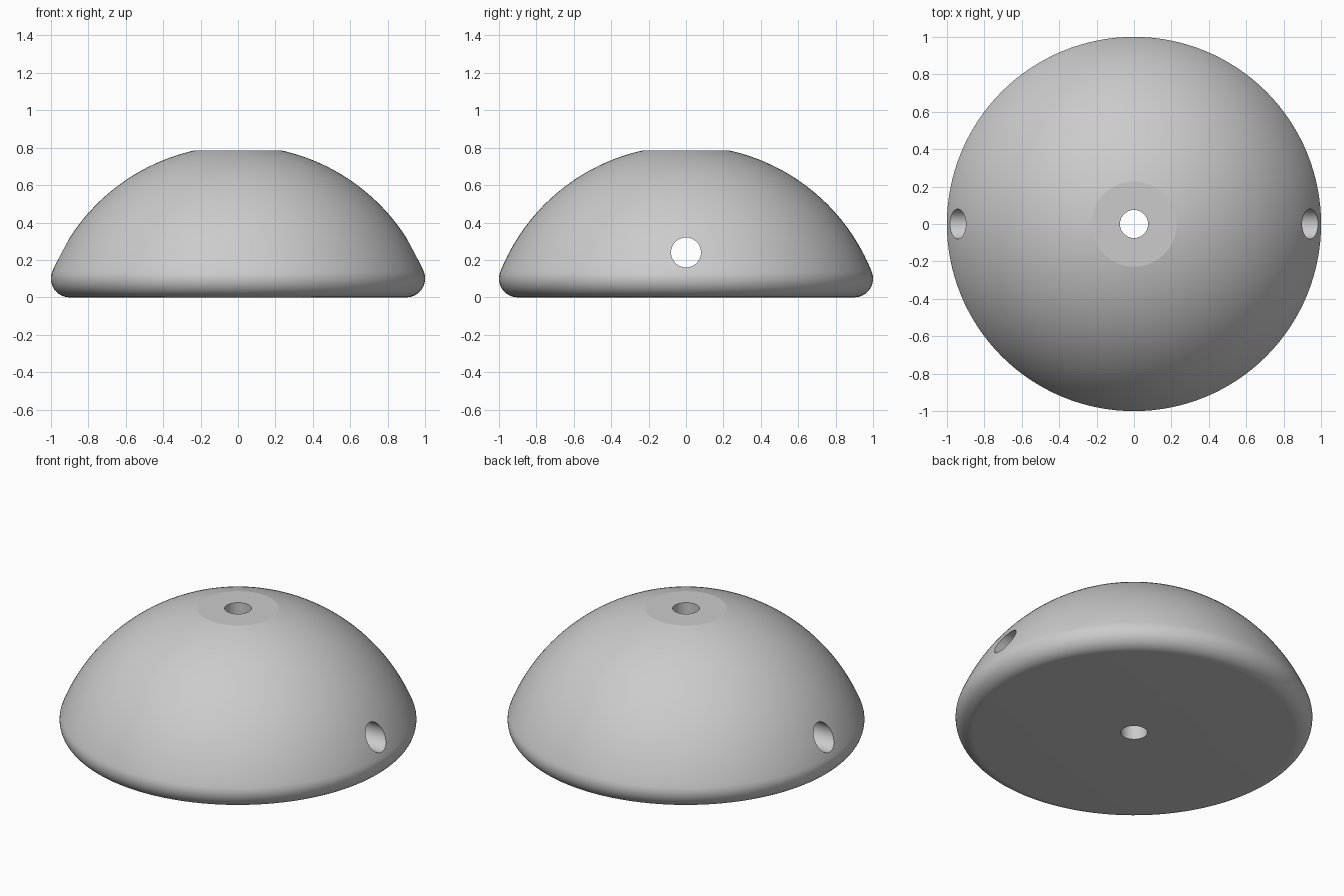
import bpy, bmesh
from math import sin, cos, pi, sqrt, asin, acos, radians

cube = bpy.data.objects.get("Cube")
if cube:
    bpy.data.objects.remove(cube)

grey = bpy.data.materials.new("plain grey")
grey.use_nodes = True
colour = (0.6, 0.6, 0.6, 1)
grey.diffuse_color = colour
grey.node_tree.nodes["Principled BSDF"].inputs["Base Color"].default_value = colour

# Dome dimensions: large sphere, flat crown, rounded lower rim
R, centre_z, height, rim = 1.0685, -0.258, 0.786, 0.1
rim_x = sqrt((R - rim) ** 2 - (rim - centre_z) ** 2)
low = asin((rim - centre_z) / (R - rim))
high = asin((height - centre_z) / R)


def arc(cx, cz, r, start, end, steps):
    return [(cx + r * cos(start + (end - start) * i / steps),
             cz + r * sin(start + (end - start) * i / steps)) for i in range(steps + 1)]


profile = arc(rim_x, rim, rim, -pi / 2, low, 16)
profile += arc(0, centre_z, R, low, high, 32)[1:]

# Revolve the profile and close the flat ends
SIDES = 128
bm = bmesh.new()
rings = [[bm.verts.new((r * cos(2 * pi * i / SIDES), r * sin(2 * pi * i / SIDES), z))
          for i in range(SIDES)] for r, z in profile]
for a, b in zip(rings, rings[1:]):
    for i in range(SIDES):
        j = (i + 1) % SIDES
        bm.faces.new((a[i], a[j], b[j], b[i]))
bm.faces.new(rings[0][::-1])
bm.faces.new(rings[-1])
mesh = bpy.data.meshes.new("dome")
bm.to_mesh(mesh)
bm.free()
mesh.materials.append(grey)
dome = bpy.data.objects.new("dome", mesh)
bpy.context.collection.objects.link(dome)


def drill(name, radius, location, rotation):
    """Cut a round through-hole in the dome."""
    bpy.ops.mesh.primitive_cylinder_add(vertices=64, radius=radius, depth=3,
                                        location=location, rotation=rotation)
    cutter = bpy.context.object
    cutter.name = name
    cutter.hide_render = True
    cutter.data.materials.append(grey)
    bpy.ops.object.select_all(action='DESELECT')
    dome.select_set(True)
    bpy.context.view_layer.objects.active = dome
    mod = dome.modifiers.new(name, 'BOOLEAN')
    mod.operation = 'DIFFERENCE'
    mod.solver = 'EXACT'
    mod.object = cutter
    bpy.ops.object.modifier_apply(modifier=name)
    bpy.data.objects.remove(cutter)


# Vertical and sideways holes
drill("vertical_hole", 0.075, (0, 0, 0.4), (0, 0, 0))
drill("cross_hole", 0.08, (0, 0, 0.24), (0, pi / 2, 0))

bpy.ops.object.shade_smooth_by_angle(angle=radians(10))
